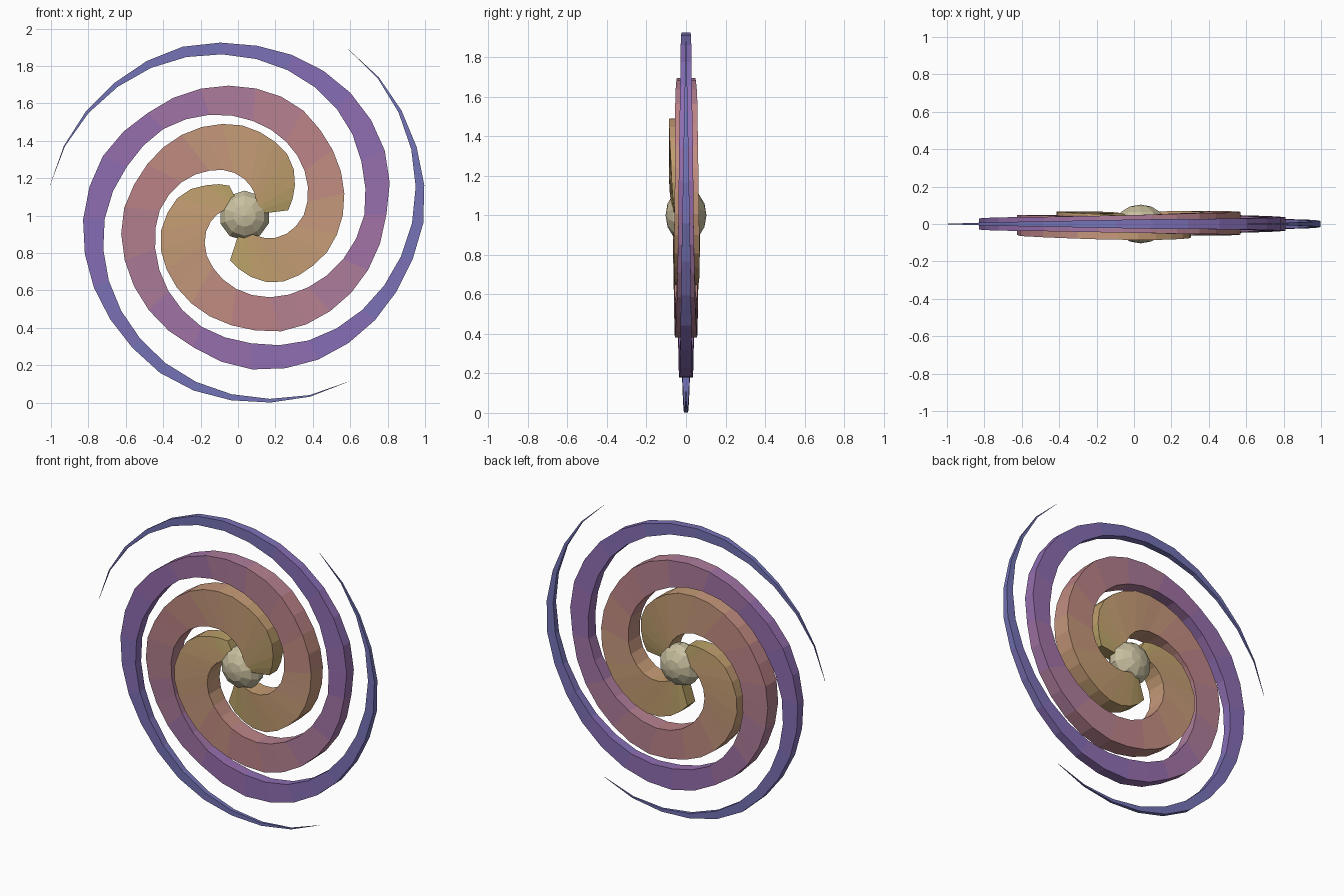
import bpy, bmesh, math

if "Cube" in bpy.data.objects:
    bpy.data.objects.remove(bpy.data.objects["Cube"])

CX, CZ = 0.035, 1.0
END = 410

def lerp_table(table, d):
    for a, b in zip(table, table[1:]):
        if d <= b[0]:
            t = (d - a[0]) / (b[0] - a[0])
            return [p + (q - p) * t for p, q in zip(a[1:], b[1:])]
    return list(table[-1][1:])

def ramp(d, a, b):
    return max(0.0, min(1.0, (d - a) / (b - a)))

# degrees wound inward from the tip: inner radius, outer radius, half thickness
PROFILE = [
    (-4, 1.052, 1.053, 0.001), (10, 1.026, 1.033, 0.004), (32, 0.968, 0.995, 0.011),
    (57, 0.903, 0.962, 0.018), (77, 0.850, 0.916, 0.025), (122, 0.745, 0.862, 0.030),
    (147, 0.675, 0.818, 0.036), (167, 0.640, 0.757, 0.038), (212, 0.520, 0.690, 0.048),
    (237, 0.463, 0.655, 0.056), (257, 0.420, 0.602, 0.057), (302, 0.315, 0.525, 0.062),
    (327, 0.240, 0.480, 0.066), (347, 0.170, 0.430, 0.064), (366, 0.110, 0.385, 0.058),
    (392, 0.080, 0.280, 0.050), (410, 0.050, 0.225, 0.040),
]
# displayed colours along the arm, blue tip to golden root
COLOURS = [
    (-4, 105, 108, 168), (70, 108, 106, 168), (110, 124, 102, 168),
    (167, 142, 102, 158), (215, 164, 118, 138), (257, 176, 122, 124),
    (310, 184, 143, 112), (365, 180, 146, 104), (410, 168, 150, 94),
]

def material(name, rgb):
    m = bpy.data.materials.new(name)
    m.diffuse_color = (*[(c / 255 / 0.93) ** 2.2 for c in rgb], 1)
    m.use_nodes = True
    m.node_tree.nodes["Principled BSDF"].inputs["Base Color"].default_value = m.diffuse_color
    return m

STEPS = 34
BANDS = 17
palette = [material(f"dust_{i}", lerp_table(COLOURS, END * (i + 0.5) / BANDS))
           for i in range(BANDS)]

def spiral_arm(name, tip_angle, start, shift, inner, outer):
    bm = bmesh.new()
    rings = []
    for i in range(STEPS + 1):
        d = start + (END - start) * i / STEPS
        r0, r1, h = lerp_table(PROFILE, d)
        r0 += inner * ramp(d, 240, 295) * (1 - ramp(d, 330, 380))
        r1 += outer * ramp(d, 335, 385)
        if i == 0:
            r0, h = r1 - 0.001, 0.001
        a = math.radians(tip_angle - d)
        y = shift * ramp(d, 200, 300)
        rings.append([bm.verts.new((CX + r * math.cos(a), y + s * h, CZ + r * math.sin(a)))
                      for r, s in ((r0, -1), (r1, -1), (r1, 1), (r0, 1))])
    for i, (p, q) in enumerate(zip(rings, rings[1:])):
        for k in range(4):
            f = bm.faces.new((p[k], p[(k + 1) % 4], q[(k + 1) % 4], q[k]))
            f.material_index = min(i * BANDS // STEPS, BANDS - 1)
    bm.faces.new(rings[0])
    bm.faces.new(rings[-1]).material_index = BANDS - 1
    bmesh.ops.recalc_face_normals(bm, faces=bm.faces)
    me = bpy.data.meshes.new(name)
    bm.to_mesh(me)
    bm.free()
    for m in palette:
        me.materials.append(m)
    bpy.context.collection.objects.link(bpy.data.objects.new(name, me))

# three spiral arms
spiral_arm("spiral_arm_left", 167, -4, 0.0, -0.025, -0.045)
spiral_arm("spiral_arm_top", 57, -1, -0.02, -0.045, 0.01)
spiral_arm("spiral_arm_bottom", -58, 0, 0.004, 0.0, 0.025)

# flattened faceted core, poles facing front and back
bpy.ops.mesh.primitive_uv_sphere_add(segments=10, ring_count=7, radius=0.14,
                                     location=(CX, 0, CZ), rotation=(math.pi / 2, 0, 0))
core = bpy.context.object
core.name = "core"
core.scale = (1, 0.98, 0.74)
core.data.materials.append(material("core_glow", (184, 176, 146)))
